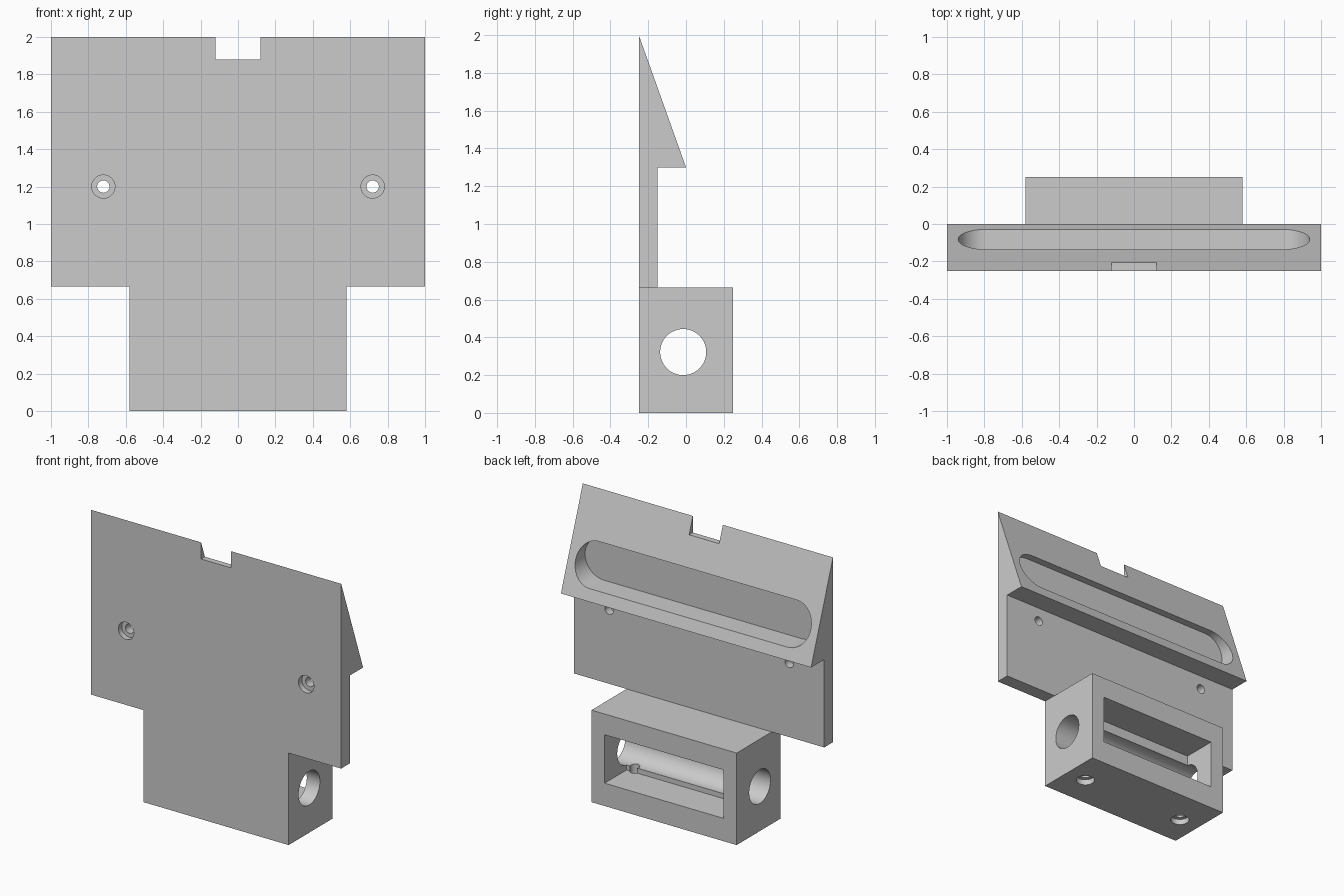
import bpy, bmesh, math
from mathutils import Vector

default = bpy.data.objects.get("Cube")
if default:
    bpy.data.objects.remove(default, do_unlink=True)

grey = bpy.data.materials.new("plain grey")
grey.use_nodes = True
colour = (0.6, 0.6, 0.6, 1)
grey.diffuse_color = colour
grey.node_tree.nodes["Principled BSDF"].inputs["Base Color"].default_value = colour


def prism(name, outline, start, end):
    """Extrude a closed outline of 3D points; start and end are offsets."""
    bm = bmesh.new()
    rings = [[bm.verts.new(Vector(p) + Vector(off)) for p in outline]
             for off in (start, end)]
    bm.faces.new(rings[0])
    bm.faces.new(rings[1])
    n = len(outline)
    for i in range(n):
        j = (i + 1) % n
        bm.faces.new((rings[0][i], rings[0][j], rings[1][j], rings[1][i]))
    bmesh.ops.recalc_face_normals(bm, faces=bm.faces)
    mesh = bpy.data.meshes.new(name)
    bm.to_mesh(mesh)
    bm.free()
    mesh.materials.append(grey)
    obj = bpy.data.objects.new(name, mesh)
    bpy.context.collection.objects.link(obj)
    return obj


def box(name, low, high):
    (x0, y0, z0), (x1, y1, z1) = low, high
    base = [(x0, y0, 0), (x1, y0, 0), (x1, y1, 0), (x0, y1, 0)]
    return prism(name, base, (0, 0, z0), (0, 0, z1))


def rod(name, centre, axis, radius, start, end, sides=48):
    """Cylinder along a world axis through centre."""
    u, v = [i for i in range(3) if i != axis]
    outline = []
    for i in range(sides):
        a = math.tau * (i + 0.5) / sides
        p = list(centre)
        p[axis] = 0
        p[u] += radius * math.cos(a)
        p[v] += radius * math.sin(a)
        outline.append(p)
    offset = [[d if i == axis else 0 for i in range(3)] for d in (start, end)]
    return prism(name, outline, *offset)


def cut(target, cutter):
    cutter.hide_render = True
    mod = target.modifiers.new("cut", "BOOLEAN")
    mod.operation, mod.solver, mod.object = "DIFFERENCE", "EXACT", cutter
    bpy.context.view_layer.objects.active = target
    bpy.ops.object.modifier_apply(modifier=mod.name)
    bpy.data.objects.remove(cutter, do_unlink=True)


FRONT, JOIN = -0.25, 0.665

# Wide plate with wedge-shaped upper edge
side = [(FRONT, JOIN), (-0.15, JOIN), (-0.15, 1.3), (0, 1.3), (FRONT, 2)]
plate = prism("wedge_plate", [(0, y, z) for y, z in side], (-1, 0, 0), (1, 0, 0))

# Notch in the top edge
cut(plate, box("notch_cutter", (-0.12, -0.4, 1.88), (0.12, 0.1, 2.1)))

# Rounded slot sunk into the sloping face
slot, radius, reach = [], 0.15, 0.79
for i in range(50):
    turn = i if i < 25 else i - 1
    a = -math.pi / 2 + math.pi * turn / 24
    cx = reach if i < 25 else -reach
    slot.append((cx + radius * math.cos(a), 0, 1.53 + radius * math.sin(a)))
cut(plate, prism("slot_cutter", slot, (0, -0.19, 0), (0, 0.2, 0)))

# Counterbored screw holes through the plate
for x in (-0.72, 0.72):
    cut(plate, rod("bore_cutter", (x, 0, 1.2), 1, 0.033, -0.4, 0.1))
    cut(plate, rod("counterbore_cutter", (x, 0, 1.2), 1, 0.062, -0.4, FRONT + 0.04))

# Lower block with rear pocket, long rod hole and screw holes from below
block = box("clamp_block", (-0.58, FRONT, 0), (0.58, 0.25, JOIN))
cut(block, box("pocket_cutter", (-0.475, 0, 0.165), (0.475, 0.4, 0.515)))
cut(block, rod("rod_hole_cutter", (0, -0.015, 0.322), 0, 0.122, -0.8, 0.8, 64))
for x in (-0.42, 0.42):
    cut(block, rod("bore_cutter", (x, -0.015, 0), 2, 0.033, -0.1, 0.26))
    cut(block, rod("counterbore_cutter", (x, -0.015, 0), 2, 0.062, -0.1, 0.04))

# Smooth the round walls, keep edges crisp
for obj in (plate, block):
    bpy.ops.object.select_all(action="DESELECT")
    obj.select_set(True)
    bpy.context.view_layer.objects.active = obj
    bpy.ops.object.shade_smooth_by_angle(angle=math.radians(25))
